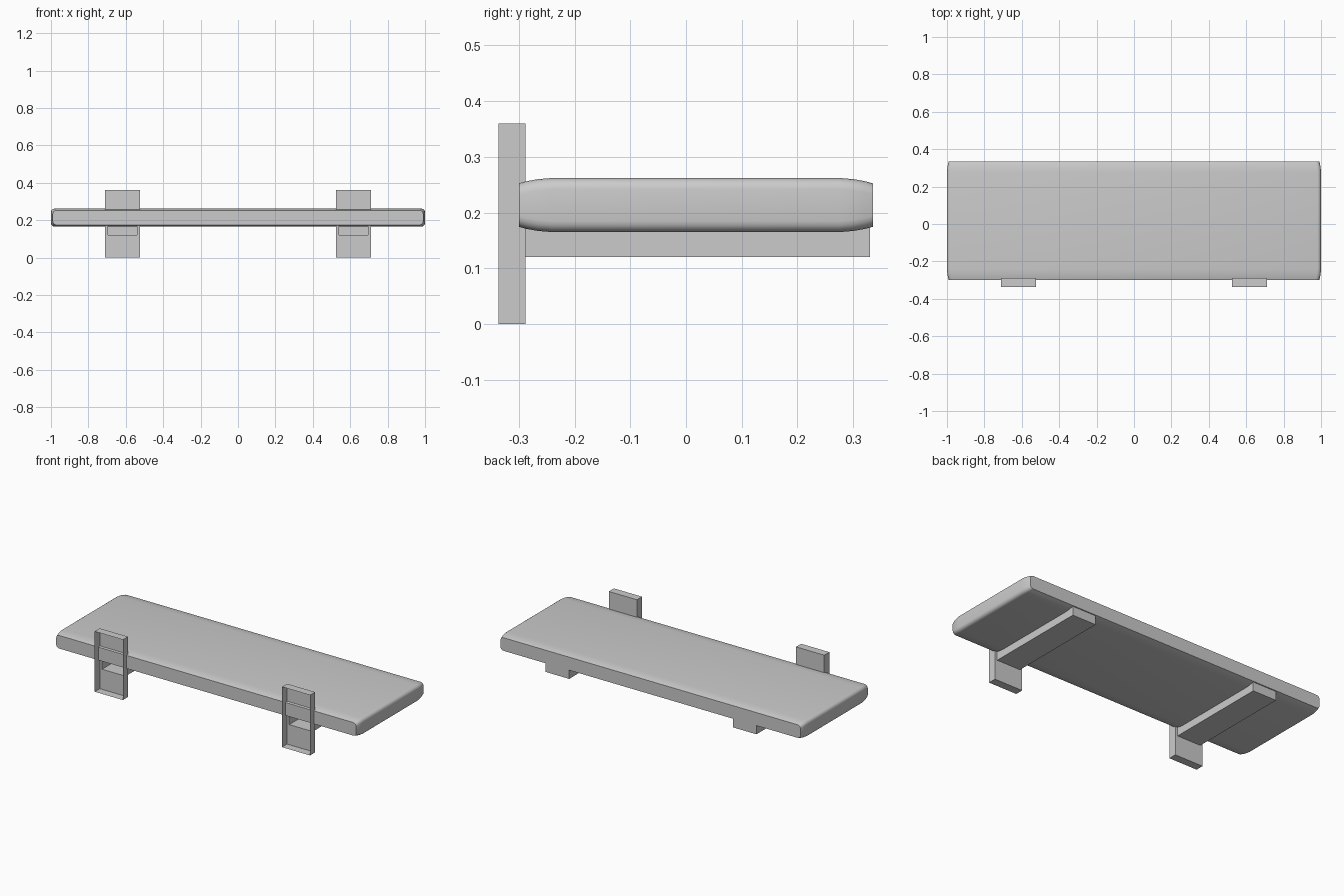
import bpy, bmesh, math

if "Cube" in bpy.data.objects:
    bpy.data.objects.remove(bpy.data.objects["Cube"])

grey = bpy.data.materials.new("light_grey")
grey.use_nodes = True
colour = (0.6, 0.6, 0.6, 1)
grey.diffuse_color = colour
grey.node_tree.nodes["Principled BSDF"].inputs["Base Color"].default_value = colour


def finish(name, bm):
    mesh = bpy.data.meshes.new(name)
    bm.to_mesh(mesh)
    bm.free()
    mesh.materials.append(grey)
    obj = bpy.data.objects.new(name, mesh)
    bpy.context.collection.objects.link(obj)
    return obj


def open_box(bm, x0, x1, y0, y1, z0, z1, skip):
    """Box whose faces pointing along the skipped directions are left out."""
    v = {(i, j, k): bm.verts.new((x, y, z))
         for i, x in enumerate((x0, x1))
         for j, y in enumerate((y0, y1))
         for k, z in enumerate((z0, z1))}
    for axis, name in enumerate("xyz"):
        for side in (0, 1):
            if ("-+"[side] + name) in skip:
                continue
            ring = []
            for a, b in ((0, 0), (1, 0), (1, 1), (0, 1)):
                key = [0, 0, 0]
                key[axis], key[(axis + 1) % 3], key[(axis + 2) % 3] = side, a, b
                ring.append(v[tuple(key)])
            bm.faces.new(ring if side else ring[::-1])


# Shelf board: rounded sections lofted from front to back, tapering at both edges
FRONT, BACK, MIDDLE = -0.3, 0.335, 0.2135
HALF_X, HALF_Z, CORNER = 1.0, 0.0485, 0.02
STEPS = 5


def section(bm, y, inset):
    ring = []
    for quarter, (sx, sz) in enumerate(((1, 1), (-1, 1), (-1, -1), (1, -1))):
        for s in range(STEPS):
            a = math.radians(90 * (quarter + s / (STEPS - 1)))
            x = sx * (HALF_X - inset - CORNER) + CORNER * math.cos(a)
            z = sz * (HALF_Z - inset - CORNER) + CORNER * math.sin(a)
            ring.append(bm.verts.new((x, y, MIDDLE + z)))
    return ring


taper = ((0, 0.0095), (0.015, 0.0055), (0.035, 0.002), (0.06, 0))
stations = [(FRONT + d, i) for d, i in taper] + [(BACK - d, i) for d, i in reversed(taper)]
bm = bmesh.new()
rings = [section(bm, y, i) for y, i in stations]
for a, b in zip(rings, rings[1:]):
    for i in range(len(a)):
        j = (i + 1) % len(a)
        bm.faces.new((a[i], a[j], b[j], b[i]))
bm.faces.new(rings[0])
bm.faces.new(rings[-1])
bmesh.ops.recalc_face_normals(bm, faces=bm.faces)
board = finish("shelf_board", bm)
bpy.ops.object.select_all(action="DESELECT")
board.select_set(True)
bpy.context.view_layer.objects.active = board
bpy.ops.object.shade_smooth_by_angle(angle=math.radians(35))

# Brackets: hollow wall plate, open in front, with a hollow arm behind it
PLATE_HALF, ARM_HALF = 0.093, 0.078
PLATE_FRONT, PLATE_BACK, PLATE_TOP = -0.336, -0.288, 0.36
ARM_BOTTOM, ARM_TOP, ARM_END = 0.12, 0.2, 0.33

for side, cx in (("right", -0.618), ("left", 0.618)):
    bm = bmesh.new()
    open_box(bm, cx - PLATE_HALF, cx + PLATE_HALF, PLATE_FRONT, PLATE_BACK,
             0, PLATE_TOP, ("-y", "+y"))
    # Back panel around the opening into the arm
    xs = [cx + o for o in (-PLATE_HALF, -ARM_HALF, ARM_HALF, PLATE_HALF)]
    zs = (0, ARM_BOTTOM, ARM_TOP, PLATE_TOP)
    for i in range(3):
        for k in range(3):
            if (i, k) != (1, 1):
                corners = ((i + 1, k), (i, k), (i, k + 1), (i + 1, k + 1))
                bm.faces.new([bm.verts.new((xs[p], PLATE_BACK, zs[q]))
                              for p, q in corners])
    bmesh.ops.remove_doubles(bm, verts=bm.verts, dist=0.0001)
    finish(side + "_wall_plate", bm)

    bm = bmesh.new()
    open_box(bm, cx - ARM_HALF, cx + ARM_HALF, PLATE_BACK, ARM_END,
             ARM_BOTTOM, ARM_TOP, ("-y",))
    finish(side + "_support_arm", bm)
